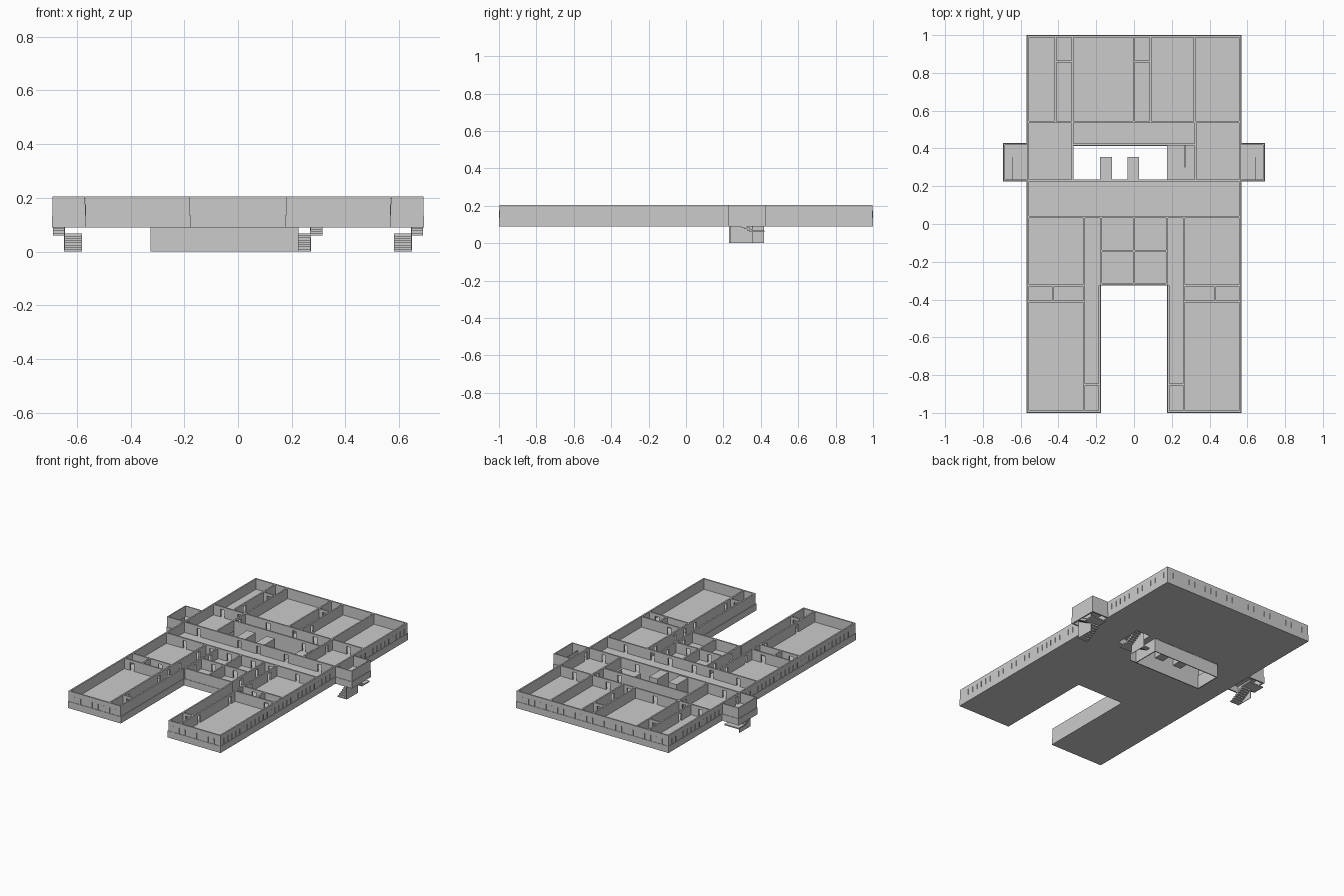
import bpy, bmesh

if "Cube" in bpy.data.objects:
    bpy.data.objects.remove(bpy.data.objects["Cube"])

BASE, FLOOR, TOP = 0.09, 0.135, 0.205   # slab underside, floor level, wall top
T = 0.010                               # wall thickness
DOOR_W, DOOR_H = 0.028, 0.052
LIP = 0.003                             # outer walls sit back from the slab edge


def box(bm, x0, x1, y0, y1, z0, z1):
    vs = bmesh.ops.create_cube(bm, size=1)["verts"]
    for v in vs:
        v.co.x = x1 if v.co.x > 0 else x0
        v.co.y = y1 if v.co.y > 0 else y0
        v.co.z = z1 if v.co.z > 0 else z0


def finish(bm, name):
    bmesh.ops.recalc_face_normals(bm, faces=bm.faces)
    me = bpy.data.meshes.new(name)
    bm.to_mesh(me)
    bm.free()
    ob = bpy.data.objects.new(name, me)
    bpy.context.collection.objects.link(ob)
    return ob


def wall(bm, axis, pos, a, b, doors=(), z0=FLOOR):
    """Wall along axis at pos from a to b, with door gaps under lintels."""
    def piece(s, e, lo, hi):
        if axis == "x":
            box(bm, s, e, pos - T / 2, pos + T / 2, lo, hi)
        else:
            box(bm, pos - T / 2, pos + T / 2, s, e, lo, hi)
    start = a
    for d in sorted(doors):
        piece(start, d - DOOR_W / 2, z0, TOP)
        piece(d - DOOR_W / 2, d + DOOR_W / 2, z0 + DOOR_H, TOP)
        start = d + DOOR_W / 2
    piece(start, b, z0, TOP)


# floor slab: grid of cells without the front court and the atrium
bm = bmesh.new()
xs = [-0.57, -0.325, -0.175, 0.175, 0.225, 0.325, 0.57]
ys = [-1, -0.325, 0.235, 0.42, 1]
holes = {(2, 0), (1, 2), (2, 2), (4, 2)}
grid = [[bm.verts.new((x, y, BASE)) for y in ys] for x in xs]
for i in range(len(xs) - 1):
    for j in range(len(ys) - 1):
        if (i, j) not in holes:
            bm.faces.new((grid[i][j], grid[i + 1][j], grid[i + 1][j + 1], grid[i][j + 1]))
ext = bmesh.ops.extrude_face_region(bm, geom=bm.faces[:], use_keep_orig=True)["geom"]
for v in ext:
    if isinstance(v, bmesh.types.BMVert):
        v.co.z = FLOOR
finish(bm, "floor_slab")

# outer walls
bm = bmesh.new()
h = T / 2 + LIP
wall(bm, "x", 1 - h, -0.57 + LIP, 0.57 - LIP)
wall(bm, "x", -0.325 + h, -0.175, 0.175)
for s in (-1, 1):
    wall(bm, "x", -1 + h, *sorted((s * (0.175 + LIP), s * (0.57 - LIP))))
    wall(bm, "y", s * (0.57 - h), -1 + LIP, 1 - LIP, [0.27])
    wall(bm, "y", s * (0.175 + h), -1 + LIP, -0.325)
finish(bm, "outer_walls")

# slim window mullions on the long sides, the front and the back
bm = bmesh.new()
for s in (-1, 1):
    for k in range(47):
        y = -0.96 + k * 0.0418
        if not 0.2 < y < 0.45:
            x0, x1 = sorted((s * 0.566, s * 0.57))
            box(bm, x0, x1, y - 0.002, y + 0.002, FLOOR, FLOOR + 0.04)
for k in range(25):
    x = -0.52 + k * 0.0433
    box(bm, x - 0.002, x + 0.002, 0.996, 1.0, FLOOR, FLOOR + 0.04)
    if abs(x) > 0.19:
        box(bm, x - 0.002, x + 0.002, -1.0, -0.996, FLOOR, FLOOR + 0.04)
finish(bm, "window_mullions")

# corridor walls and cross walls
bm = bmesh.new()
wall(bm, "x", 0.54, -0.565, 0.565, [-0.49, -0.365, -0.15, 0.045, 0.2, 0.45])
wall(bm, "x", 0.42, -0.325, 0.325, [0.2])
wall(bm, "x", 0.23, -0.565, 0.565, [-0.45, -0.148, -0.005, 0.2, 0.45])
wall(bm, "x", 0.037, -0.565, 0.565, [-0.42, -0.22, -0.09, 0.09, 0.22, 0.42])
wall(bm, "x", -0.142, -0.175, 0.175, [-0.08, 0.08])
wall(bm, "y", 0, -0.32, 0.035)
for s in (-1, 1):
    wall(bm, "y", s * 0.325, 0.23, 0.54, [0.48])
    wall(bm, "y", s * 0.265, -0.995, 0.035, [-0.8, -0.47, -0.365, -0.25, -0.05])
    wall(bm, "y", s * 0.175, -0.325, 0.035, [-0.22, -0.05])
    wall(bm, "y", s * 0.428, -0.405, -0.325)
    for y, door in ((-0.325, [s * 0.35]), (-0.41, [s * 0.5])):
        wall(bm, "x", y, *sorted((s * 0.265, s * 0.565)), door)
    wall(bm, "x", -0.85, *sorted((s * 0.18, s * 0.265)), [s * 0.22])
finish(bm, "front_and_corridor_walls")

# back room walls
bm = bmesh.new()
for x in (-0.415, -0.325, 0, 0.088, 0.32):
    wall(bm, "y", x, 0.54, 0.995, [0.66] if x in (-0.415, 0.088) else [])
for x in (-0.415, 0):
    wall(bm, "x", 0.86, x, x + 0.09, [x + 0.045])
finish(bm, "back_room_walls")

# atrium shaft walls below the floor, open top and bottom
bm = bmesh.new()
box(bm, -0.325, 0.225, 0.229, 0.235, 0, BASE)
box(bm, -0.325, 0.175, 0.412, 0.418, 0, BASE)
box(bm, -0.325, -0.319, 0.229, 0.418, 0, BASE)
box(bm, 0.175, 0.181, 0.235, 0.418, 0, BASE)
finish(bm, "atrium_shaft")

# lift heads beside the corridor
for name, x in (("left_lift", -0.148), ("right_lift", -0.004)):
    bm = bmesh.new()
    box(bm, x - 0.031, x + 0.031, 0.235, 0.355, BASE, 0.2)
    finish(bm, name)

# stair towers projecting at both sides, with a floor over the stairs
for s, side in ((-1, "left"), (1, "right")):
    bm = bmesh.new()
    a, b = sorted((s * 0.57, s * 0.693))
    c, d = sorted((s * 0.57, s * (0.693 - LIP)))
    e, f = sorted((s * 0.683, s * 0.693))
    for y0, y1, k in ((0.225, 0.235, 1), (0.418, 0.428, -1)):
        box(bm, a, b, y0, y1, BASE, FLOOR)
        box(bm, c, d, y0 + max(k, 0) * LIP, y1 + min(k, 0) * LIP, FLOOR, TOP)
    box(bm, e, f, 0.235, 0.418, BASE, FLOOR)
    e, f = sorted((s * 0.683, s * (0.693 - LIP)))
    box(bm, e, f, 0.228, 0.425, FLOOR, TOP)
    box(bm, a, b, 0.23, 0.42, FLOOR - 0.003, FLOOR)
    finish(bm, side + "_stair_tower")

# floor over the atrium stairs
bm = bmesh.new()
box(bm, 0.225, 0.325, 0.235, 0.42, FLOOR - 0.003, FLOOR)
finish(bm, "atrium_stair_floor")


def staircase(name, xa, xm, xb, y_foot, y_turn, y_end):
    """Two flights with a half landing; lower flight xa..xm, upper xm..xb."""
    bm = bmesh.new()
    n, half = 8, FLOOR / 2
    rise, run = (half - 0.001) / n, (y_turn - y_foot) / n
    lower, upper = sorted((xa, xm)), sorted((xm, xb))
    for k in range(n):
        y0, y1 = sorted((y_foot + k * run, y_foot + (k + 1) * run))
        z = (k + 1) * rise
        box(bm, *lower, y0, y1, max(0, z - 2 * rise), z)
        y0, y1 = sorted((y_turn - k * run, y_turn - (k + 1) * run))
        box(bm, *upper, y0, y1, half + z - 2 * rise, half + z)
    box(bm, *sorted((xa, xb)), *sorted((y_turn, y_end)), half - 0.008, half)
    # dividing wall, showing above the floor as a parapet
    box(bm, xm - 0.002, xm + 0.002, *sorted((y_foot, y_turn)), 0, 0.165)
    finish(bm, name)


staircase("left_stairs", -0.58, -0.645, -0.688, 0.235, 0.355, 0.42)
staircase("right_stairs", 0.58, 0.645, 0.688, 0.235, 0.355, 0.42)
staircase("atrium_stairs", 0.225, 0.27, 0.315, 0.418, 0.30, 0.235)
